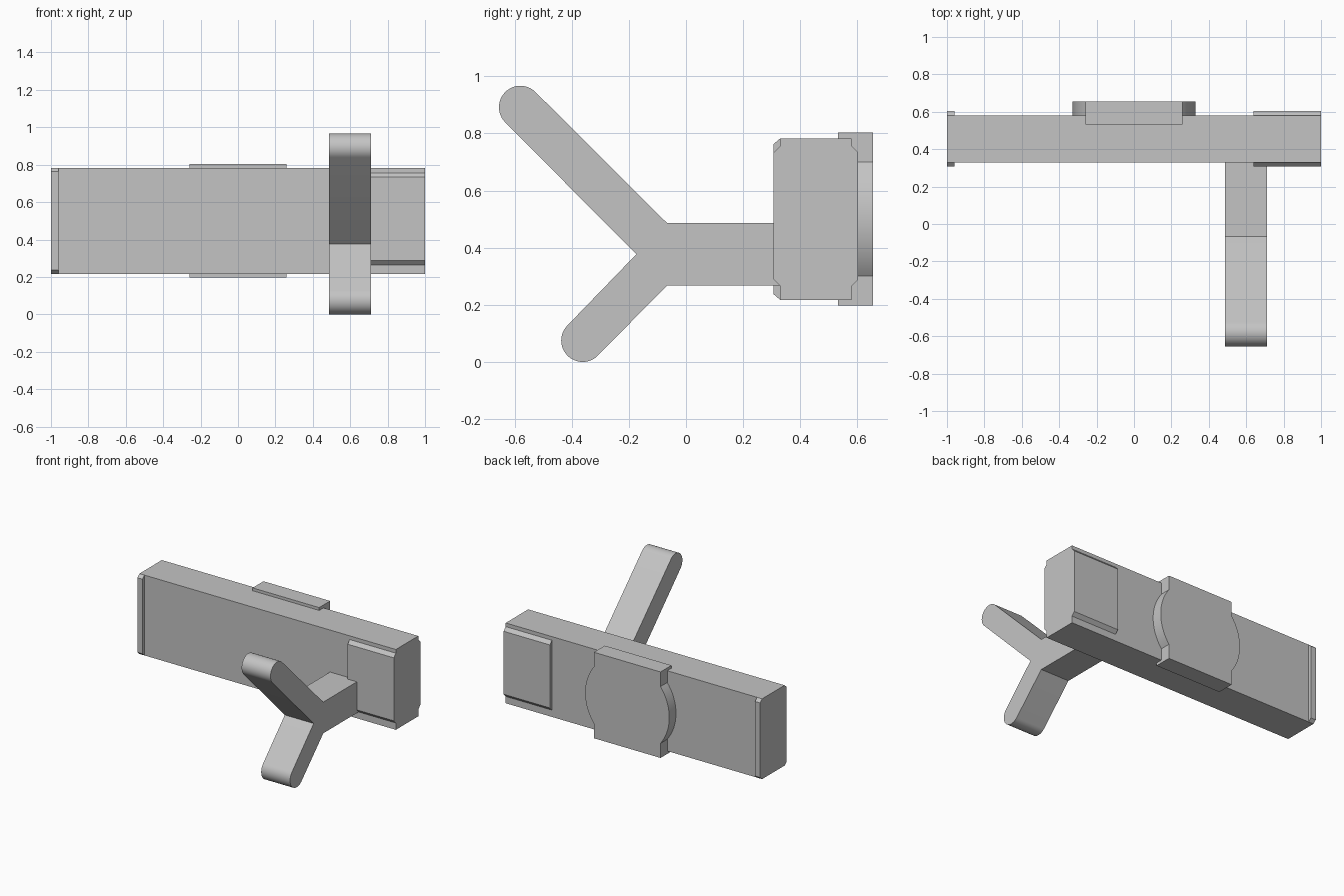
import bpy, bmesh, math
from mathutils import Vector

cube = bpy.data.objects.get("Cube")
if cube:
    bpy.data.objects.remove(cube, do_unlink=True)

grey = bpy.data.materials.new("plain grey")
grey.use_nodes = True
colour = (0.55, 0.55, 0.55, 1)
grey.diffuse_color = colour
grey.node_tree.nodes["Principled BSDF"].inputs["Base Color"].default_value = colour


def extrude(name, outline, axis, start, end, smooth=False):
    """Extrude a flat outline along x (points are y, z) or y (points are x, z)."""
    bm = bmesh.new()
    place = (lambda a, b: (start, a, b)) if axis == "x" else (lambda a, b: (a, start, b))
    face = bm.faces.new([bm.verts.new(place(a, b)) for a, b in outline])
    grown = bmesh.ops.extrude_face_region(bm, geom=[face])["geom"]
    shift = Vector((end - start, 0, 0) if axis == "x" else (0, end - start, 0))
    bmesh.ops.translate(bm, vec=shift, verts=[g for g in grown if isinstance(g, bmesh.types.BMVert)])
    bmesh.ops.recalc_face_normals(bm, faces=bm.faces)
    mesh = bpy.data.meshes.new(name)
    bm.to_mesh(mesh)
    bm.free()
    mesh.materials.append(grey)
    obj = bpy.data.objects.new(name, mesh)
    bpy.context.collection.objects.link(obj)
    if smooth:
        bpy.ops.object.select_all(action="DESELECT")
        obj.select_set(True)
        bpy.context.view_layer.objects.active = obj
        bpy.ops.object.shade_smooth_by_angle(angle=math.radians(30))
    return obj


def arc(cx, cy, radius, first, last, steps=24):
    angles = [math.radians(first + (last - first) * i / steps) for i in range(steps + 1)]
    return [(cx + radius * math.cos(t), cy + radius * math.sin(t)) for t in angles]


def rect(a0, a1, b0, b1):
    return [(a0, b0), (a1, b0), (a1, b1), (a0, b1)]


# Main bar
FRONT, BACK, LOW, HIGH = 0.33, 0.58, 0.217, 0.783
extrude("main_bar", rect(FRONT, BACK, LOW, HIGH), "x", -1, 1)

# Raised pads with sloped upper and lower edges, on both faces of the bar
RISE = 0.023
for side, face, out in (("front", FRONT, -RISE), ("back", BACK, RISE)):
    for name, x0, x1, z0, z1, slope in (("end_strip", -1, -0.96, LOW, HIGH, 0.02),
                                        ("grip_pad", 0.64, 1, 0.265, 0.757, 0.024)):
        outline = [(face, z0), (face + out, z0 + slope), (face + out, z1 - slope), (face, z1)]
        extrude(f"{side}_{name}", outline, "x", x0, x1)

# Back clip: a rectangle with a disc bulging past its sides
HALF, RADIUS, MID = 0.26, 0.328, 0.5
CLIP_LOW, CLIP_HIGH, CLIP_BACK = 0.197, 0.803, 0.655
turn = math.degrees(math.acos(HALF / RADIUS))
clip = ([(-HALF, CLIP_LOW), (HALF, CLIP_LOW)] + arc(0, MID, RADIUS, -turn, turn)
        + [(HALF, CLIP_HIGH), (-HALF, CLIP_HIGH)] + arc(0, MID, RADIUS, 180 - turn, 180 + turn))
extrude("clip_plate", clip, "y", BACK, CLIP_BACK, True)
extrude("clip_upper_lip", rect(-HALF, HALF, HIGH, CLIP_HIGH), "y", 0.533, BACK)
extrude("clip_lower_lip", rect(-HALF, HALF, CLIP_LOW, LOW), "y", 0.533, BACK)

# Forked handle with rounded tips
fork = ([(FRONT, 0.267), (FRONT, 0.487), (-0.067, 0.487)]
        + arc(-0.58, 0.892, 0.075, 45, 225)
        + [(-0.174, 0.377)]
        + arc(-0.362, 0.075, 0.075, 135, 315)
        + [(-0.067, 0.267)])
extrude("forked_handle", fork, "x", 0.487, 0.712, True)
